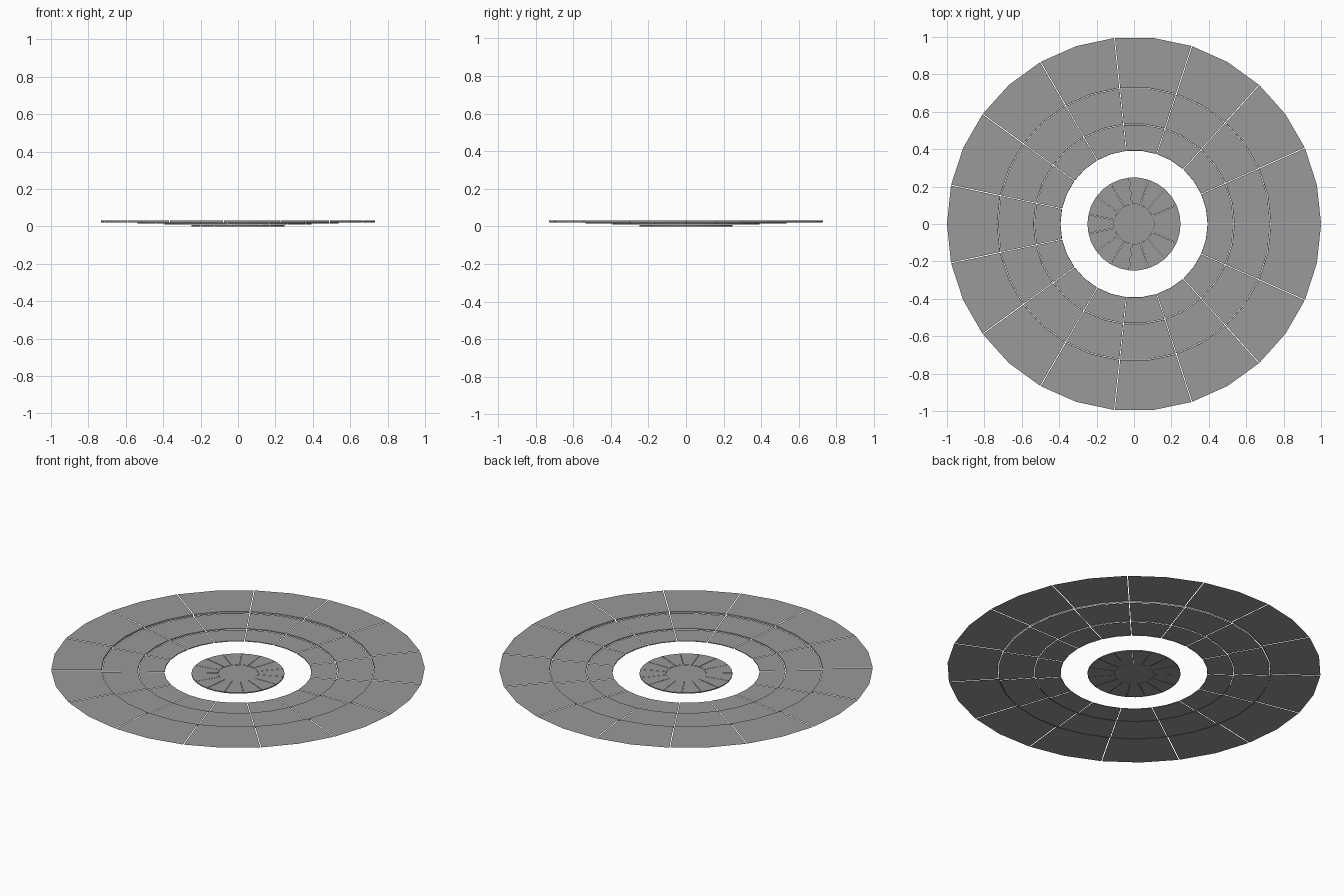
import bpy, bmesh, math

if "Cube" in bpy.data.objects:
    bpy.data.objects.remove(bpy.data.objects["Cube"], do_unlink=True)

SECTORS = 15
STEP = math.tau / SECTORS

grey = bpy.data.materials.new("mid_grey")
grey.use_nodes = True
colour = (0.32, 0.32, 0.32, 1)
grey.diffuse_color = colour
grey.node_tree.nodes["Principled BSDF"].inputs["Base Color"].default_value = colour


def finish(name, bm):
    mesh = bpy.data.meshes.new(name)
    bm.to_mesh(mesh)
    bm.free()
    mesh.materials.append(grey)
    obj = bpy.data.objects.new(name, mesh)
    bpy.context.collection.objects.link(obj)
    return obj


def sector_ring(name, profile, gap):
    """Sweep an (r, z) profile round fifteen sectors of two facets each,
    leaving a thin parallel slit between neighbours."""
    bm = bmesh.new()
    for s in range(SECTORS):
        rows = []
        for r, z in profile:
            slit = gap / 2 / r
            angles = (s * STEP + slit, (s + 0.5) * STEP, (s + 1) * STEP - slit)
            rows.append([bm.verts.new((r * math.cos(a), r * math.sin(a), z))
                         for a in angles])
        for inner, outer in zip(rows, rows[1:]):
            for k in range(2):
                bm.faces.new((inner[k], outer[k], outer[k + 1], inner[k + 1]))
    return finish(name, bm)


# Three stepped rings, each one higher than the one inside it
sector_ring("inner_ring", [(0.393, 0.01), (0.394, 0.014), (0.533, 0.014)], 0.004)
sector_ring("middle_ring", [(0.536, 0.014), (0.537, 0.02), (0.728, 0.02)], 0.004)
sector_ring("outer_ring", [(0.731, 0.02), (0.732, 0.03), (1.0, 0.03)], 0.005)

# Central disc with its rim, split into the same sectors
sector_ring("centre_disc",
            [(0.107, 0.006), (0.249, 0.006), (0.249, 0), (0.107, 0)], 0.002)

# Round hub plate
bm = bmesh.new()
bmesh.ops.create_cone(bm, cap_ends=True, segments=2 * SECTORS,
                      radius1=0.106, radius2=0.106, depth=0.005)
bmesh.ops.translate(bm, verts=bm.verts, vec=(0, 0, 0.0025))
finish("hub", bm)
